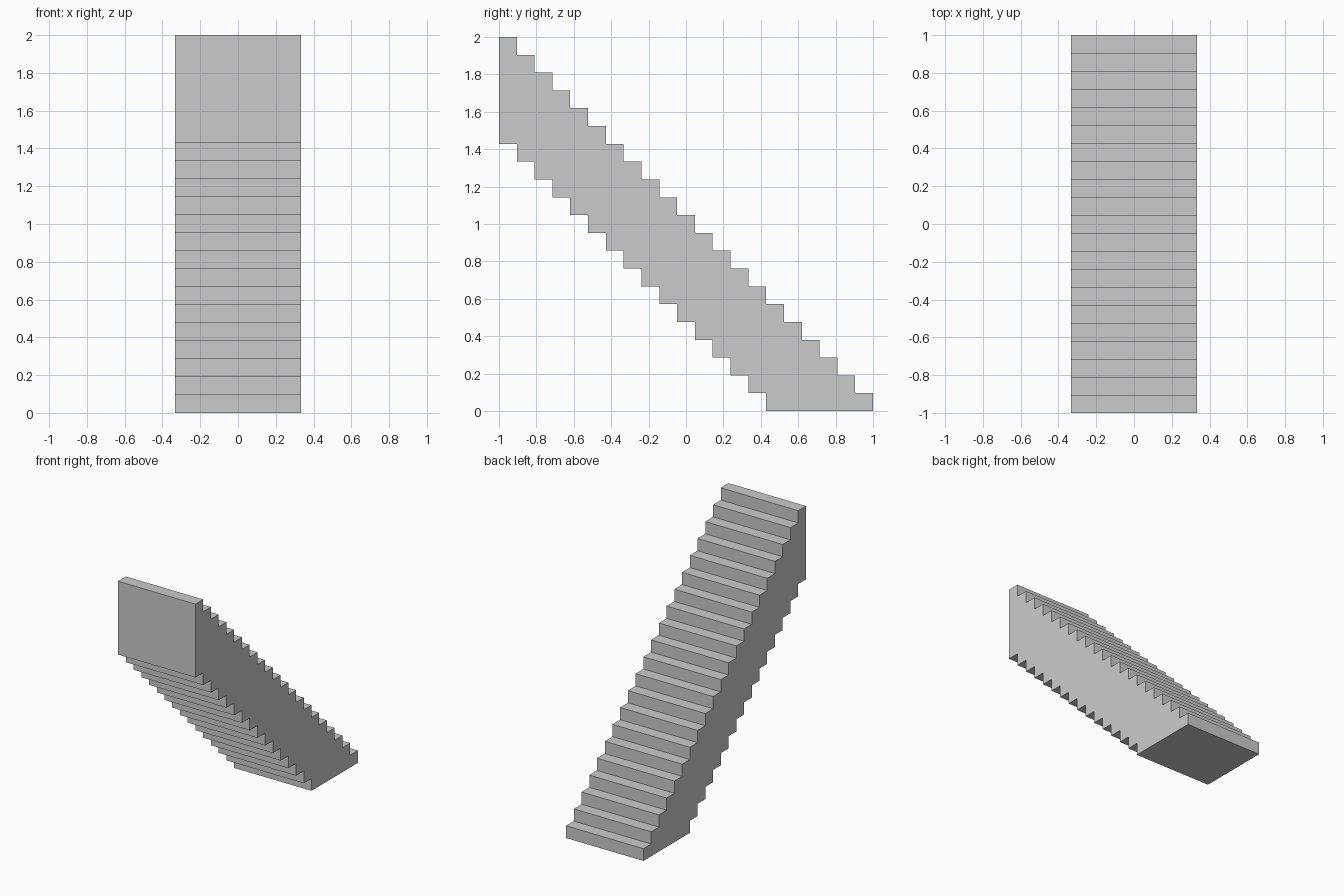
import bpy, bmesh

if "Cube" in bpy.data.objects:
    bpy.data.objects.remove(bpy.data.objects["Cube"])

STEPS = 21            # treads over the full run
UNDER = 15            # steps cut into the underside
S = 2 / STEPS         # rise and going of one step
HALF_WIDTH = 1 / 3

# Side profile: treads going down, flat foot, then underside steps going back up
profile = []
for i in range(STEPS):
    z = (STEPS - i) * S
    profile += [(-1 + i * S, z), (-1 + (i + 1) * S, z)]
profile.append((1, 0))
profile.append((-1 + UNDER * S, 0))
for i in reversed(range(UNDER)):
    z = (UNDER - i) * S
    profile += [(-1 + (i + 1) * S, z), (-1 + i * S, z)]

# Staircase: extrude the profile across the width
bm = bmesh.new()
side = bm.faces.new([bm.verts.new((-HALF_WIDTH, y, z)) for y, z in profile])
ext = bmesh.ops.extrude_face_region(bm, geom=[side], use_keep_orig=True)
moved = [v for v in ext["geom"] if isinstance(v, bmesh.types.BMVert)]
bmesh.ops.translate(bm, verts=moved, vec=(2 * HALF_WIDTH, 0, 0))
bmesh.ops.recalc_face_normals(bm, faces=bm.faces)

mesh = bpy.data.meshes.new("staircase")
bm.to_mesh(mesh)
bm.free()
bpy.context.collection.objects.link(bpy.data.objects.new("staircase", mesh))
